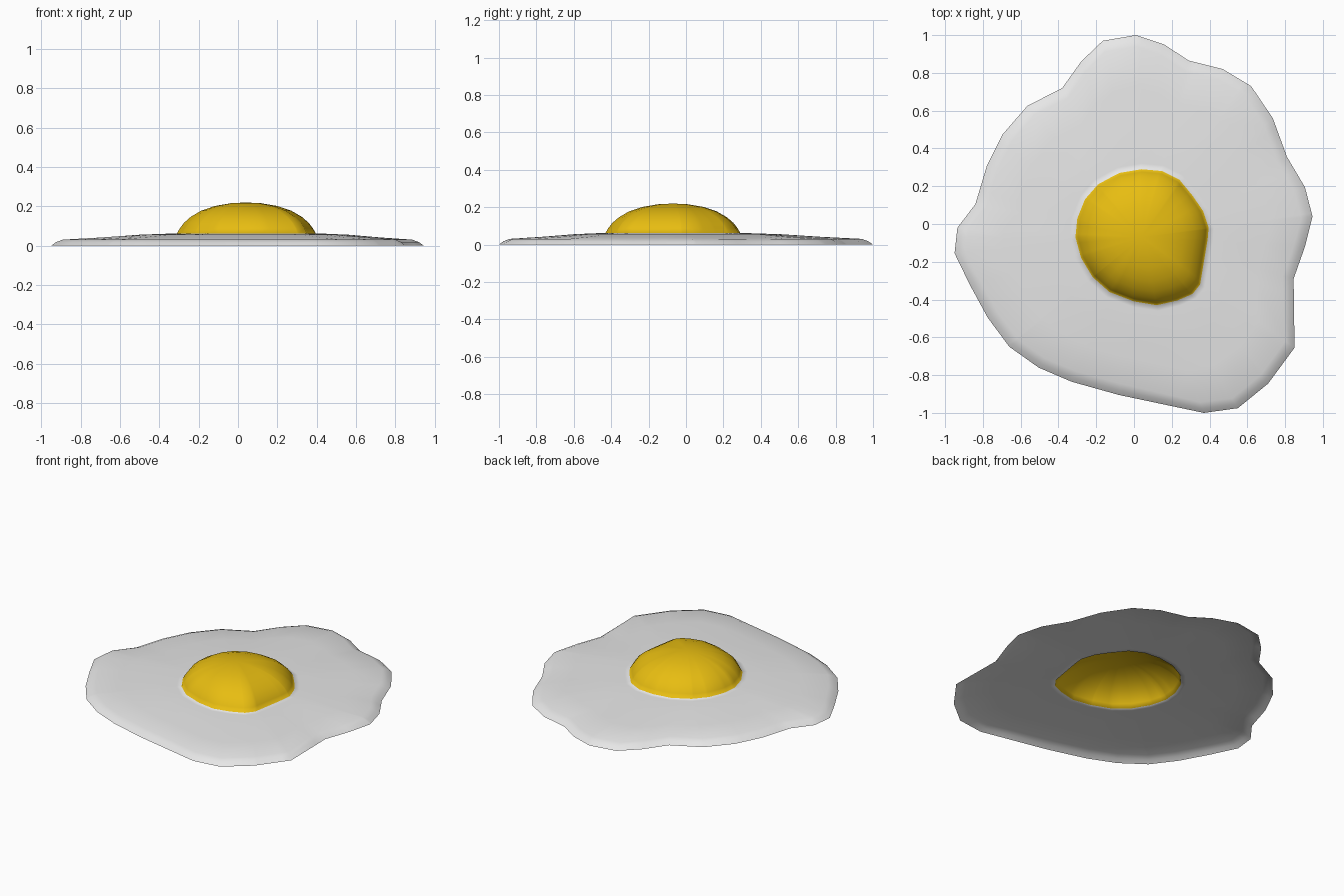
import bpy, bmesh, math
from mathutils import Vector

cube = bpy.data.objects.get("Cube")
if cube:
    bpy.data.objects.remove(cube, do_unlink=True)

CENTRE = Vector((0.04, -0.07))

# Wavy outlines of the egg white and the yolk, clockwise from the back
WHITE_EDGE = [(.01, 1), (.16, .95), (.29, .865), (.47, .82), (.62, .73), (.735, .56),
              (.81, .355), (.905, .195), (.945, .04), (.905, -.12), (.845, -.29),
              (.85, -.655), (.71, -.845), (.55, -.975), (.37, -1), (-.08, -.905),
              (-.33, -.835), (-.505, -.76), (-.66, -.65), (-.775, -.495), (-.87, -.32),
              (-.95, -.155), (-.935, -.02), (-.84, .105), (-.78, .305), (-.695, .475),
              (-.565, .625), (-.38, .72), (-.28, .86), (-.165, .97)]
YOLK_EDGE = [(.04, .29), (.15, .28), (.24, .235), (.31, .15), (.365, .07), (.395, -.02),
             (.39, -.08), (.37, -.2), (.35, -.32), (.31, -.37), (.23, -.405), (.12, -.43),
             (0, -.41), (-.13, -.36), (-.22, -.28), (-.28, -.18), (-.31, -.07),
             (-.3, .03), (-.26, .13), (-.19, .21), (-.08, .27)]


def make_material(name, colour):
    mat = bpy.data.materials.new(name)
    mat.use_nodes = True
    mat.diffuse_color = (*colour, 1)
    mat.node_tree.nodes["Principled BSDF"].inputs["Base Color"].default_value = (*colour, 1)
    return mat


def cross(a, b):
    return a.x * b.y - a.y * b.x


def reach(outline, angle):
    """Distance from the centre to the outline in one direction."""
    ray = Vector((math.cos(angle), math.sin(angle)))
    best = 0
    for i, corner in enumerate(outline):
        a = Vector(corner) - CENTRE
        edge = Vector(outline[(i + 1) % len(outline)]) - CENTRE - a
        slope = cross(ray, edge)
        if abs(slope) < 1e-9:
            continue
        along = cross(a, ray) / slope
        if -1e-4 <= along <= 1 + 1e-4:
            best = max(best, cross(a, edge) / slope)
    return best


# Spokes pass through every corner of both outlines
angles = []
for a in sorted(math.atan2(y - CENTRE.y, x - CENTRE.x) for x, y in WHITE_EDGE + YOLK_EDGE):
    if not angles or a - angles[-1] > 0.01:
        angles.append(a)
spokes = [(a, reach(WHITE_EDGE, a), reach(YOLK_EDGE, a)) for a in angles]

bm = bmesh.new()


def ring(radius, z):
    """One loop of vertices; radius is a function of the outer and yolk reach."""
    return [bm.verts.new((CENTRE.x + radius(o, y) * math.cos(a),
                          CENTRE.y + radius(o, y) * math.sin(a), z)) for a, o, y in spokes]


def bridge(outer, inner, material):
    for i in range(len(outer)):
        j = (i + 1) % len(outer)
        face = bm.faces.new((outer[i], outer[j], inner[j], inner[i]))
        face.material_index = material


# Egg white: thin rolled rim, then a gentle slope up to the yolk
rings = [ring(lambda o, y: o, 0),
         ring(lambda o, y: o - .025, .018),
         ring(lambda o, y: o - .06, .031)]
for t, z in [(.35, .042), (.7, .056)]:
    rings.append(ring(lambda o, y: (o - .06) * (1 - t) + (y + .03) * t, z))
rings.append(ring(lambda o, y: y + .03, .062))
rings.append(ring(lambda o, y: y, .063))
white_bands = len(rings) - 1

# Yolk: hollow dome rising from the white
for s, z in [(.96, .088), (.9, .116), (.8, .147), (.65, .178), (.45, .202), (.22, .216)]:
    rings.append(ring(lambda o, y: y * s, z))
for i in range(len(rings) - 1):
    bridge(rings[i], rings[i + 1], 0 if i < white_bands else 1)
top = bm.verts.new((CENTRE.x, CENTRE.y, .22))
for i, vert in enumerate(rings[-1]):
    bm.faces.new((vert, rings[-1][(i + 1) % len(spokes)], top)).material_index = 1

# Shared smooth shading blends the white into the yolk
for face in bm.faces:
    face.smooth = True
mesh = bpy.data.meshes.new("fried_egg")
bm.to_mesh(mesh)
bm.free()
mesh.materials.append(make_material("egg white", (.8, .8, .8)))
mesh.materials.append(make_material("yolk yellow", (.85, .54, .006)))
bpy.context.collection.objects.link(bpy.data.objects.new("fried_egg", mesh))
